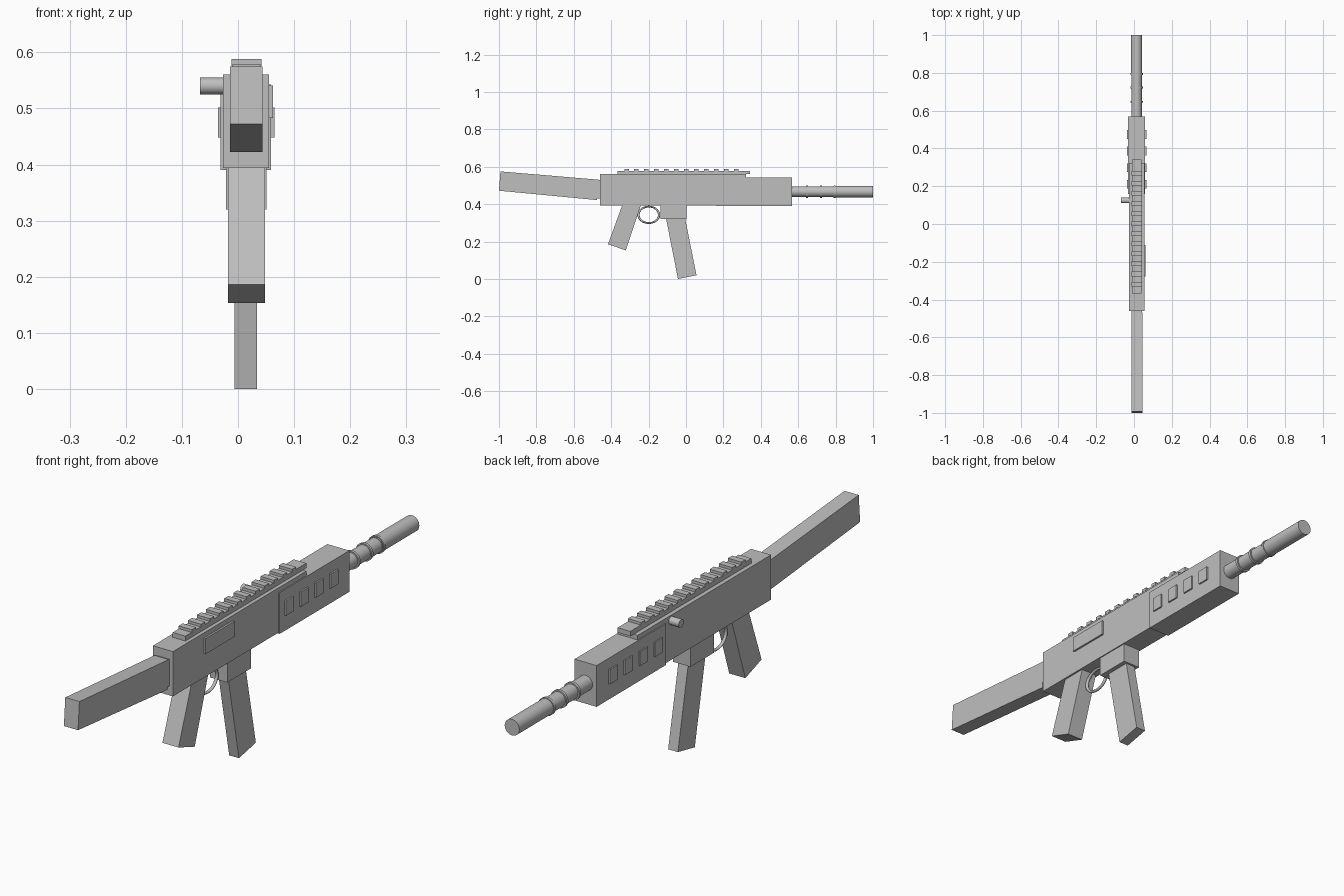
import bpy, bmesh, math
from mathutils import Vector

if "Cube" in bpy.data.objects:
    bpy.data.objects.remove(bpy.data.objects["Cube"])

CX = 0.014                      # centre plane of the body

gray = bpy.data.materials.new("neutral gray")
gray.diffuse_color = (0.52, 0.52, 0.52, 1)
gray.use_nodes = True
gray.node_tree.nodes["Principled BSDF"].inputs["Base Color"].default_value = gray.diffuse_color


def finish(bm, name, smooth=False):
    bmesh.ops.recalc_face_normals(bm, faces=bm.faces)
    mesh = bpy.data.meshes.new(name)
    bm.to_mesh(mesh)
    bm.free()
    mesh.materials.append(gray)
    obj = bpy.data.objects.new(name, mesh)
    bpy.context.collection.objects.link(obj)
    if smooth:
        bpy.ops.object.select_all(action='DESELECT')
        obj.select_set(True)
        bpy.context.view_layer.objects.active = obj
        bpy.ops.object.shade_smooth_by_angle(angle=math.radians(40))
    return obj


def slab(name, profile, x0, x1):
    """Extrude a side profile of (y, z) points from x0 to x1."""
    bm = bmesh.new()
    face = bm.faces.new([bm.verts.new((x0, y, z)) for y, z in profile])
    ext = bmesh.ops.extrude_face_region(bm, geom=[face])
    verts = [g for g in ext["geom"] if isinstance(g, bmesh.types.BMVert)]
    bmesh.ops.translate(bm, verts=verts, vec=(x1 - x0, 0, 0))
    return finish(bm, name)


def box(name, x0, x1, y0, y1, z0, z1):
    return slab(name, [(y0, z0), (y1, z0), (y1, z1), (y0, z1)], x0, x1)


def lathe(name, profile, origin, axis, sides=32):
    """Revolve (distance, radius) points around an axis."""
    bm = bmesh.new()
    turn = Vector(axis).to_track_quat('Z', 'Y')
    rings = []
    for d, r in profile:
        rings.append([bm.verts.new(Vector(origin) + turn @ Vector(
            (r * math.cos(2 * math.pi * i / sides), r * math.sin(2 * math.pi * i / sides), d)))
            for i in range(sides)])
    for a, b in zip(rings, rings[1:]):
        for i in range(sides):
            j = (i + 1) % sides
            bm.faces.new((a[i], a[j], b[j], b[i]))
    bm.faces.new(rings[0])
    bm.faces.new(rings[-1])
    return finish(bm, name, True)


# Main body
box("receiver", -0.027, 0.055, -0.46, 0.322, 0.394, 0.56)
box("handguard", -0.031, 0.059, 0.16, 0.568, 0.39, 0.543)

# Top rail with cross teeth
box("rail_base", -0.011, 0.041, -0.367, 0.342, 0.56, 0.578)
for i in range(12):
    y = -0.318 + i * 0.0533
    box(f"rail_tooth_{i + 1}", -0.012, 0.042, y - 0.012, y + 0.012, 0.576, 0.588)

# Raised vent plates on both sides of the handguard
for i in range(4):
    y = 0.21 + i * 0.088
    box(f"vent_right_{i + 1}", 0.056, 0.065, y - 0.023, y + 0.023, 0.448, 0.502)
    box(f"vent_left_{i + 1}", -0.036, -0.028, y - 0.023, y + 0.023, 0.448, 0.502)

# Side cover and charging handle
box("side_cover", 0.05, 0.062, -0.278, -0.11, 0.483, 0.541)
lathe("charging_handle", [(0, 0.015), (0.045, 0.015)], (-0.023, 0.125, 0.54), (-1, 0, 0), 20)

# Stock and its mounting plate
slab("stock", [(-1, 0.472), (-0.476, 0.422), (-0.468, 0.531), (-0.992, 0.575)], -0.014, 0.044)
box("stock_mount", -0.012, 0.042, -0.477, -0.455, 0.43, 0.528)

# Grip, magazine and its housing
slab("grip", [(-0.339, 0.4), (-0.417, 0.186), (-0.322, 0.153), (-0.24, 0.4)], -0.018, 0.048)
box("magazine_well", -0.021, 0.051, -0.135, 0.004, 0.32, 0.4)
slab("magazine", [(-0.108, 0.33), (-0.043, 0), (0.056, 0.02), (-0.006, 0.33)], -0.006, 0.034)

# Oval trigger guard
bpy.ops.mesh.primitive_torus_add(major_radius=0.055, minor_radius=0.006,
                                 major_segments=40, minor_segments=10,
                                 location=(CX, -0.199, 0.343), rotation=(0, math.pi / 2, 0))
guard = bpy.context.object
guard.name = "trigger_guard"
guard.scale = (0.8, 1, 1)
guard.data.materials.append(gray)
bpy.ops.object.shade_smooth_by_angle(angle=math.radians(40))

# Barrel with muzzle sleeve and collars
bar_origin = (0.0135, 0, 0.467)
lathe("barrel", [(0.55, 0.028), (0.79, 0.028)], bar_origin, (0, 1, 0))
lathe("muzzle_sleeve", [(0.785, 0.03), (1.0, 0.03)], bar_origin, (0, 1, 0))
for i, y in enumerate((0.647, 0.722, 0.795)):
    lathe(f"barrel_collar_{i + 1}", [(y - 0.005, 0.033), (y + 0.005, 0.033)], bar_origin, (0, 1, 0))
